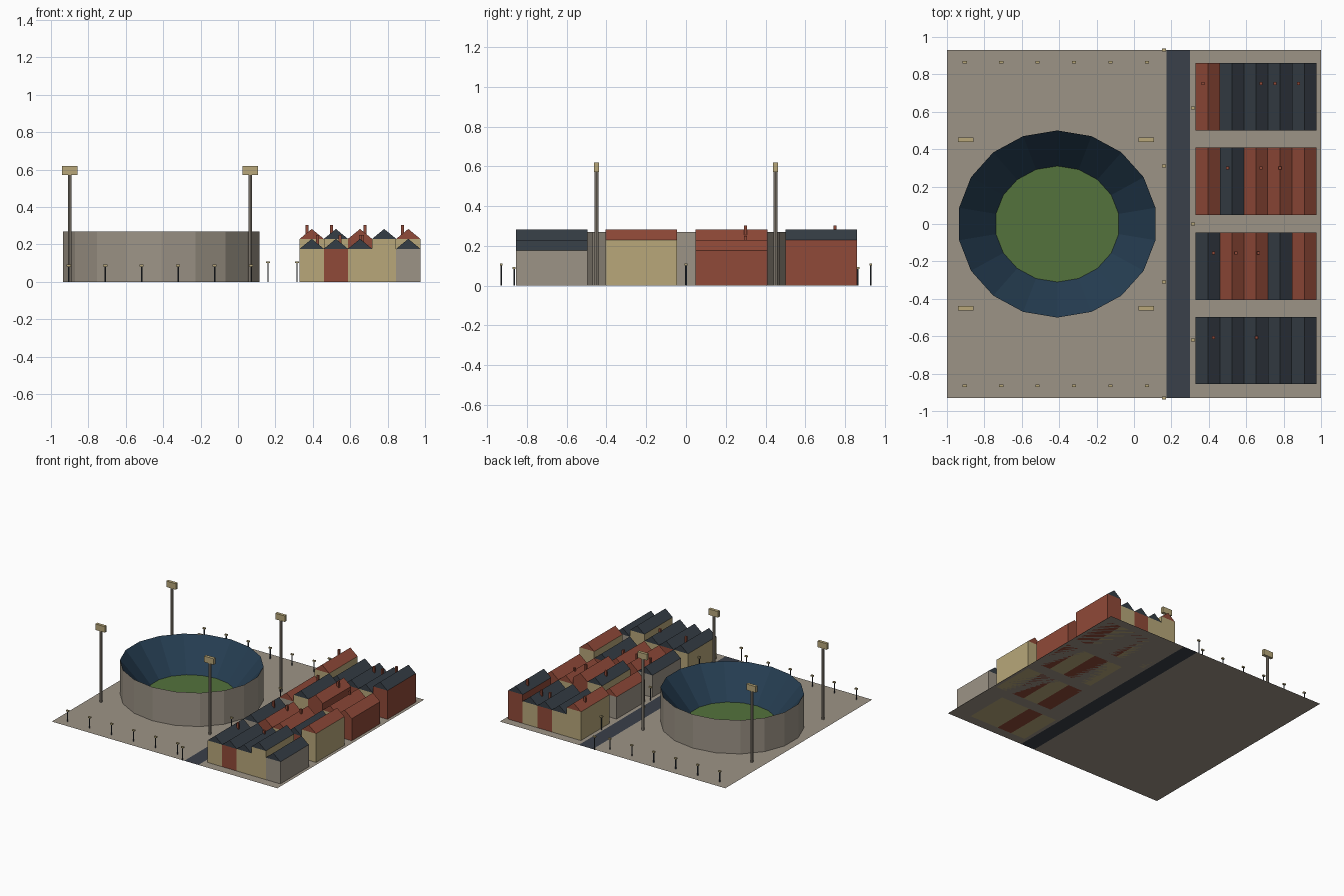
import bpy, bmesh, math

if "Cube" in bpy.data.objects:
    bpy.data.objects.remove(bpy.data.objects["Cube"])


def mat(name, r, g, b):
    m = bpy.data.materials.new(name)
    m.diffuse_color = (r, g, b, 1)
    m.use_nodes = True
    m.node_tree.nodes["Principled BSDF"].inputs["Base Color"].default_value = m.diffuse_color
    return m


CONCRETE = mat("concrete", 0.335, 0.295, 0.24)
CREAM = mat("cream", 0.48, 0.39, 0.195)
BRICK = mat("brick_red", 0.28, 0.068, 0.04)
SLATE = mat("slate", 0.036, 0.047, 0.06)
ASPHALT = mat("asphalt", 0.042, 0.05, 0.067)
GRASS = mat("grass", 0.088, 0.17, 0.046)
SEATS = mat("seat_blue", 0.019, 0.048, 0.085)


def mesh(name, verts, faces, material):
    me = bpy.data.meshes.new(name)
    me.from_pydata(verts, [], faces)
    bm = bmesh.new()
    bm.from_mesh(me)
    if len(faces) > 1 and name != "seating_bowl":
        bmesh.ops.recalc_face_normals(bm, faces=bm.faces)
    bm.to_mesh(me)
    bm.free()
    me.materials.append(material)
    ob = bpy.data.objects.new(name, me)
    bpy.context.collection.objects.link(ob)
    return ob


def box(name, x0, x1, y0, y1, z0, z1, material):
    v = [(x, y, z) for z in (z0, z1) for x, y in ((x0, y0), (x1, y0), (x1, y1), (x0, y1))]
    f = [(3, 2, 1, 0), (4, 5, 6, 7)] + [(i, (i + 1) % 4, (i + 1) % 4 + 4, i + 4) for i in range(4)]
    return mesh(name, v, f, material)


def plate(name, x0, x1, material):
    return mesh(name, [(x0, -0.93, 0), (x1, -0.93, 0), (x1, 0.93, 0), (x0, 0.93, 0)],
                [(0, 1, 2, 3)], material)


def ring(cx, cy, rx, ry, z, n):
    return [(cx + rx * math.cos(math.pi / 2 + math.tau * i / n),
             cy + ry * math.sin(math.pi / 2 + math.tau * i / n), z) for i in range(n)]


def band(n):
    return [(i, (i + 1) % n, (i + 1) % n + n, i + n) for i in range(n)]


def post(name, x, y, r, h, n, material):
    return mesh(name, ring(x, y, r, r, 0, n) + ring(x, y, r, r, h, n),
                band(n) + [tuple(range(n, 2 * n))], material)


# Ground and road
plate("plaza_ground", -1, 0.175, CONCRETE)
plate("road", 0.175, 0.30, ASPHALT)
plate("housing_ground", 0.30, 1, CONCRETE)

# Stadium: outer wall, sloping seating bowl, pitch
N, CX = 18, -0.41
outer = ring(CX, 0, 0.533, 0.5, 0.27, N)
inner = ring(CX, 0, 0.333, 0.31, 0.03, N)
mesh("stadium_wall", ring(CX, 0, 0.533, 0.5, 0, N) + outer, band(N), CONCRETE)
mesh("seating_bowl", outer + inner, band(N), SEATS)
mesh("pitch", inner, [tuple(range(N))], GRASS)

# Floodlight towers
for x in (-0.90, 0.066):
    for y in (-0.45, 0.45):
        post("floodlight_mast", x, y, 0.01, 0.58, 8, CONCRETE)
        box("floodlight_head", x - 0.042, x + 0.042, y - 0.012, y + 0.012, 0.572, 0.62, CREAM)


# Small lamps around the plaza and along the road
def lamp(x, y, h):
    post("lamp_post", x, y, 0.004, h - 0.008, 6, SLATE)
    box("lamp_head", x - 0.011, x + 0.011, y - 0.007, y + 0.007, h - 0.01, h, CREAM)


for i in range(6):
    for y in (-0.865, 0.865):
        lamp(-0.905 + 0.195 * i, y, 0.092)
for i in range(4):
    lamp(0.16, -0.93 + 0.62 * i, 0.11)
for y in (-0.62, 0, 0.62):
    lamp(0.315, y, 0.11)

# Terraced houses: walls, roofs (R red, S slate), tall houses, chimney x positions
WALL = {"c": CREAM, "b": BRICK, "g": CONCRETE}
ROOF = {"R": BRICK, "S": SLATE}
W, X0, D = 0.129, 0.33, 0.36
rows = [
    (-0.856, "cbccg", "SSSSS", (3,), (0.425, 0.655)),
    (-0.405, "gbcbc", "SRRSR", (4,), (0.425, 0.545, 0.665)),
    (0.049, "gcbcb", "RSRRR", (1, 2), (0.50, 0.68, 0.78)),
    (0.50, "ccbcb", "RSSSS", (0, 4), (0.37, 0.68, 0.755, 0.88)),
]
for y0, walls, roofs, tall, chimneys in rows:
    y1 = y0 + D
    for i in range(5):
        x0, x1 = X0 + W * i, X0 + W * (i + 1)
        h = 0.23 if i in tall else 0.177
        box("house_walls", x0, x1, y0, y1, 0, h, WALL[walls[i]])
        xm = (x0 + x1) / 2
        mesh("house_roof",
             [(x0, y0, h), (x1, y0, h), (xm, y0, h + 0.053),
              (x0, y1, h), (x1, y1, h), (xm, y1, h + 0.053)],
             [(0, 1, 2), (3, 5, 4), (1, 4, 5, 2), (0, 2, 5, 3), (0, 3, 4, 1)], ROOF[roofs[i]])
    for cx in chimneys:
        h = 0.23 if int((cx - X0) / W) in tall else 0.177
        cy = y0 + 0.25
        box("chimney", cx - 0.008, cx + 0.008, cy - 0.008, cy + 0.008, h, h + 0.073, BRICK)
